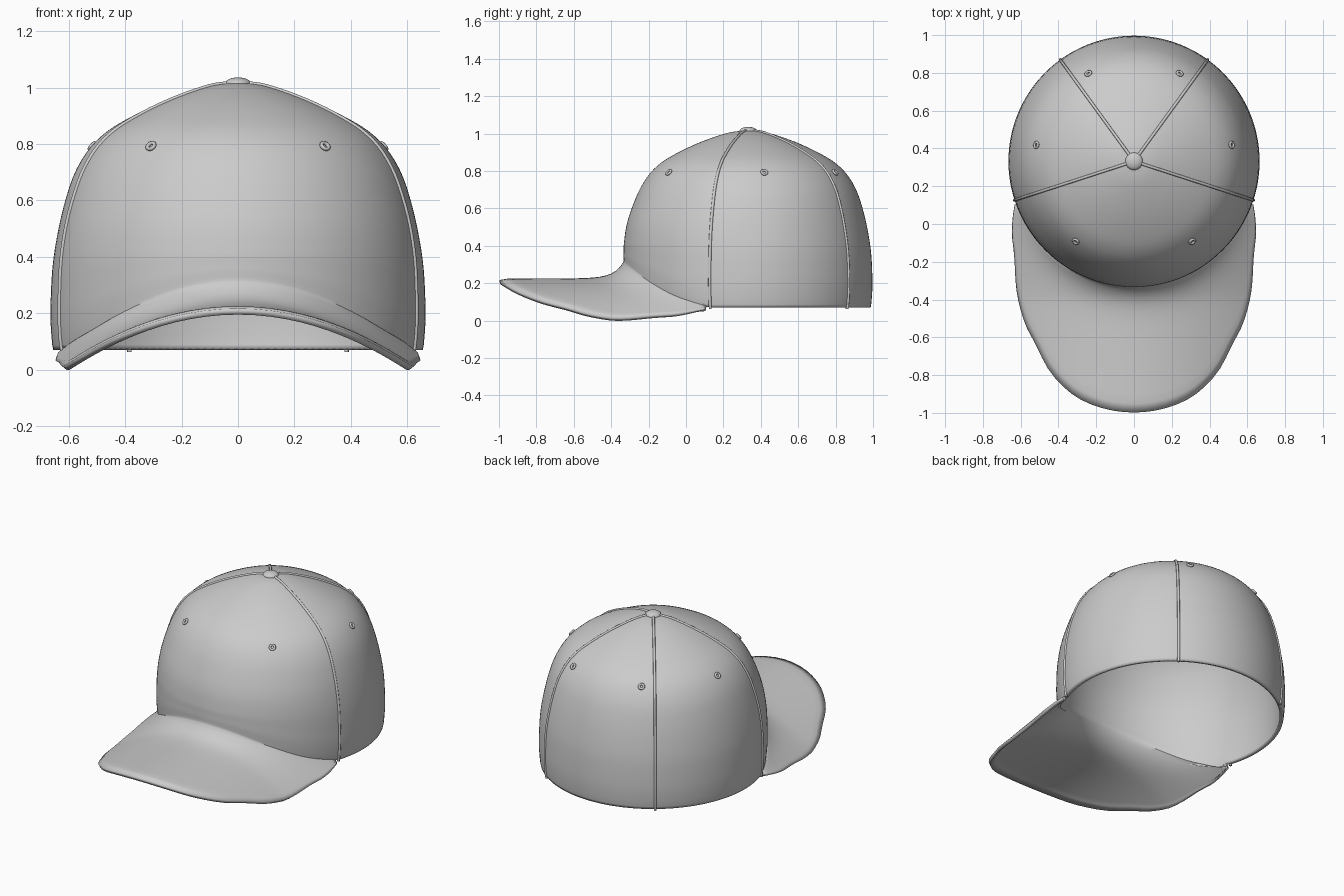
import bpy, bmesh, math
from mathutils import Vector

if "Cube" in bpy.data.objects:
    bpy.data.objects.remove(bpy.data.objects["Cube"])

CY = 0.332          # crown axis
N = 144             # columns around
BRIM = 28           # columns on each side of the front that carry the brim (70 degrees)

# crown profile (radius, height), and brim edge (degrees from front, radius)
PROFILE = [(0.03, 1.017), (0.1, 1.006), (0.2, 0.975), (0.3, 0.935), (0.4, 0.885), (0.47, 0.84),
           (0.53, 0.78), (0.58, 0.695), (0.615, 0.59), (0.64, 0.48), (0.657, 0.37),
           (0.664, 0.25), (0.664, 0.16), (0.655, 0.07)]
EDGE = [(0, 1.33), (12.1, 1.296), (20.8, 1.212), (28.3, 1.1), (33, 1.046), (40, 0.955),
        (50.5, 0.82), (60.2, 0.745), (70, 0.672)]


def interp(pts, x):
    """Smooth cubic interpolation through (x, y) points."""
    n = len(pts)
    i = max(k for k in range(n - 1) if pts[k][0] <= x or k == 0)

    def slope(k):
        a, b = pts[max(k - 1, 0)], pts[min(k + 1, n - 1)]
        return 0 if k == 0 else (b[1] - a[1]) / (b[0] - a[0])
    (x0, y0), (x1, y1) = pts[i], pts[i + 1]
    h = x1 - x0
    t = min(1, max(0, (x - x0) / h))
    return (y0 * (2*t**3 - 3*t*t + 1) + slope(i) * h * (t**3 - 2*t*t + t)
            + y1 * (3*t*t - 2*t**3) + slope(i + 1) * h * (t**3 - t*t))


R_TAB = [(i, p[0]) for i, p in enumerate(PROFILE)]
Z_TAB = [(len(PROFILE) - 1 - i, p[1]) for i, p in enumerate(PROFILE)][::-1]


def edge_radius(deg):
    return interp(EDGE, min(deg, 70))


def brim_z(x, y, r, deg):
    rise = 0.055 * max(0, (y + 0.4) / 0.5) ** 1.1
    fillet = 0.08 * max(0, (edge_radius(deg) - 0.67) / 0.66) ** 0.7
    return 0.225 - 0.54 * x * x + rise + fillet * math.exp(-max(0, r - 0.665) / 0.06)


def polar(r, deg, z=0):
    a = math.radians(deg)
    return Vector((r * math.sin(a), CY - r * math.cos(a), z))


def fold(deg):
    return abs((deg + 180) % 360 - 180)


def crown_point(u, deg):
    """Point on the crown; u runs 0 (top) to 1 (lower rim)."""
    s = u * (len(PROFILE) - 1)
    r, z = interp(R_TAB, s), interp(Z_TAB, len(PROFILE) - 1 - s)
    d = fold(deg)
    # front panel stands a little fuller
    r += 0.016 * max(0, math.cos(math.radians(d))) * math.exp(-((z - 0.5) / 0.15) ** 2)
    if z < 0.42:
        bottom = 0.07
        if d <= 70:
            p = polar(0.66, d)
            bottom = brim_z(p.x, p.y, 0.66, d)
        z = bottom + (z - 0.07) * (0.42 - bottom) / 0.35
        if d < 70:
            r += (0.668 - r) * (1 - d / 70) * u ** 8
    return polar(r, deg, z)


# crown and brim as one continuous cloth surface
bm = bmesh.new()
ROWS, OUT = 40, 18
top = bm.verts.new((0, CY, 1.018))
grid = [[bm.verts.new(crown_point(i / ROWS, j * 360 / N)) for j in range(N)] for i in range(ROWS + 1)]
for j in range(N):
    k = (j + 1) % N
    bm.faces.new((top, grid[0][j], grid[0][k]))
    for i in range(ROWS):
        bm.faces.new((grid[i][j], grid[i + 1][j], grid[i + 1][k], grid[i][k]))
cols = []
for j in range(-BRIM, BRIM + 1):
    deg = j * 360 / N
    start = grid[ROWS][j % N]
    r0 = math.hypot(start.co.x, start.co.y - CY)
    col = [start]
    for i in range(1, OUT + 1):
        r = r0 + (edge_radius(abs(deg)) - r0) * (i / OUT) ** 1.3
        p = polar(r, deg)
        p.z = brim_z(p.x, p.y, r, abs(deg)) - (0.008 if i == OUT else 0)
        col.append(bm.verts.new(p))
    cols.append(col)
for a, b in zip(cols, cols[1:]):
    for i in range(OUT):
        bm.faces.new((a[i], a[i + 1], b[i + 1], b[i]))
mesh = bpy.data.meshes.new("cap_shell")
bm.to_mesh(mesh)
bm.free()
shell = bpy.data.objects.new("cap_shell", mesh)
bpy.context.collection.objects.link(shell)
mod = shell.modifiers.new("thickness", 'SOLIDIFY')
mod.thickness, mod.offset = 0.022, -1


def smooth(obj, angle=50):
    bpy.ops.object.select_all(action='DESELECT')
    obj.select_set(True)
    bpy.context.view_layer.objects.active = obj
    bpy.ops.object.shade_smooth_by_angle(angle=math.radians(angle))


smooth(shell)

# raised seams between the panels
for n, deg in enumerate((72, 144, 216, 288)):
    curve = bpy.data.curves.new("seam", 'CURVE')
    curve.dimensions = '3D'
    curve.bevel_depth, curve.bevel_resolution, curve.use_fill_caps = 0.008, 2, True
    sp = curve.splines.new('POLY')
    pts = [crown_point(i / 48, deg) for i in range(49)]
    pts.append(pts[-1] - Vector((0, 0, 0.008)))
    sp.points.add(len(pts) - 1)
    for q, p in zip(sp.points, pts):
        q.co = (*p, 1)
    bpy.context.collection.objects.link(bpy.data.objects.new(f"seam_{n + 1}", curve))

# eyelets, mirrored left and right
for n, deg in enumerate((36, 99.5, 152.5)):
    for side, name in ((1, "right"), (-1, "left")):
        u = min((i / 200 for i in range(201)), key=lambda v: abs(crown_point(v, deg).z - 0.79))
        p = crown_point(u, side * deg)
        tangent = crown_point(u + 0.01, side * deg) - crown_point(u - 0.01, side * deg)
        around = crown_point(u, side * deg + 1) - crown_point(u, side * deg - 1)
        normal = tangent.cross(around).normalized()
        bpy.ops.mesh.primitive_torus_add(major_radius=0.014, minor_radius=0.007, major_segments=20,
                                         minor_segments=8, location=p + normal * 0.004,
                                         rotation=normal.to_track_quat('Z', 'Y').to_euler())
        eyelet = bpy.context.object
        eyelet.name = f"eyelet_{n + 1}_{name}"
        smooth(eyelet)

# top button
bpy.ops.mesh.primitive_uv_sphere_add(segments=32, ring_count=16, radius=1, location=(0, CY, 1.014))
button = bpy.context.object
button.name = "top_button"
button.scale = (0.046, 0.046, 0.022)
smooth(button)
